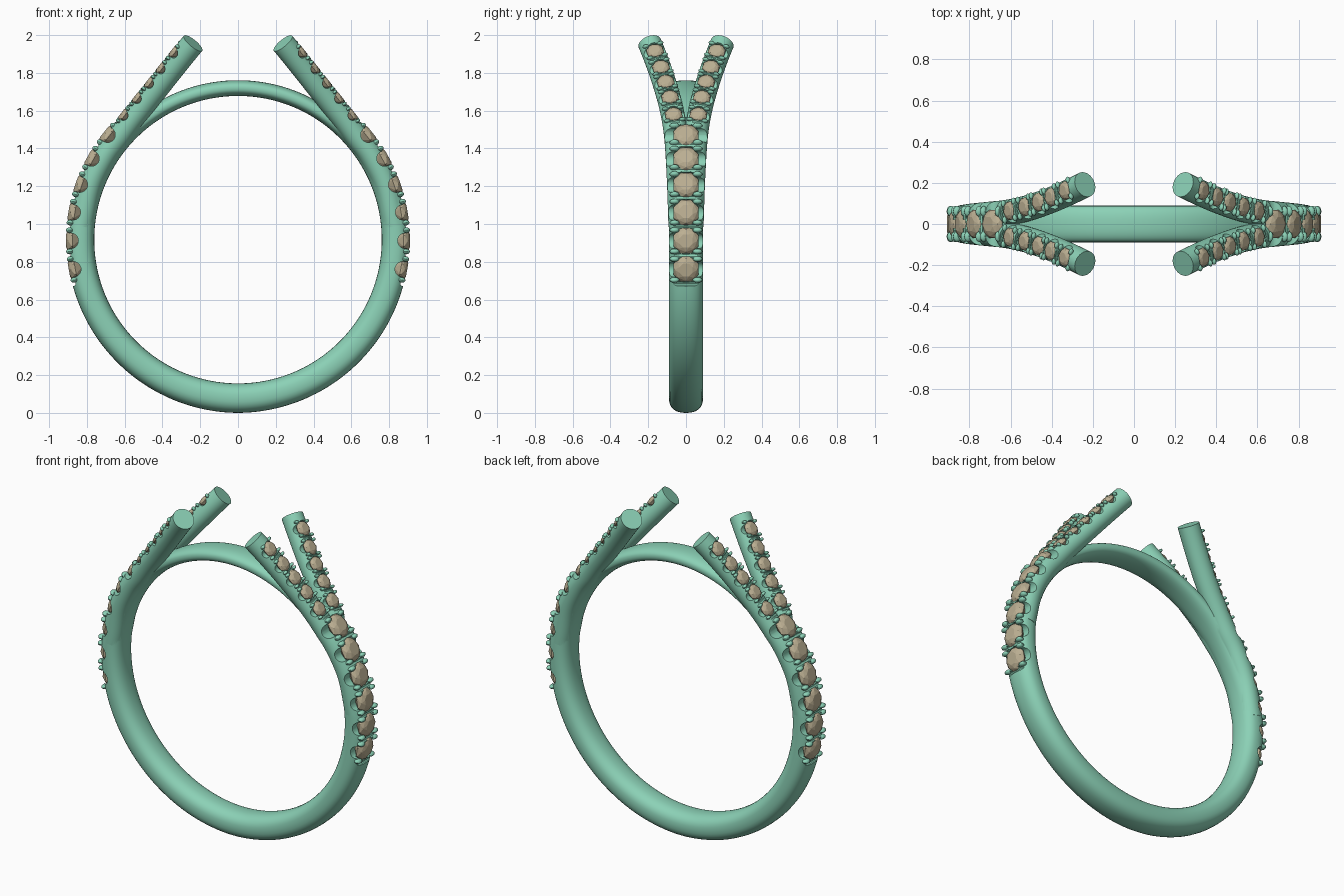
import bpy, bmesh, math
from mathutils import Vector, Matrix

if "Cube" in bpy.data.objects:
    bpy.data.objects.remove(bpy.data.objects["Cube"])

CZ, RIN = 0.917, 0.761          # finger hole centre height and radius


def material(name, rgb):
    m = bpy.data.materials.new(name)
    m.diffuse_color = (*rgb, 1)
    m.use_nodes = True
    m.node_tree.nodes["Principled BSDF"].inputs["Base Color"].default_value = m.diffuse_color
    return m


METAL = material("metal", (0.26, 0.64, 0.47))
STONE = material("stone", (0.50, 0.43, 0.29))


def make_object(name, bm, mat=None):
    bmesh.ops.recalc_face_normals(bm, faces=bm.faces)
    me = bpy.data.meshes.new(name)
    bm.to_mesh(me)
    bm.free()
    ob = bpy.data.objects.new(name, me)
    bpy.context.collection.objects.link(ob)
    if mat:
        me.materials.append(mat)
    return ob


def sweep(name, stations, closed, power=2.0, n=32):
    """Skin rounded cross-sections: (centre, across, normal, half width, half height)."""
    bm = bmesh.new()
    rings = []
    for c, a, b, ha, hb in stations:
        ring = []
        for i in range(n):
            u = 2 * math.pi * i / n
            cu, su = math.cos(u), math.sin(u)
            p = (c + a * ha * math.copysign(abs(cu) ** (2 / power), cu)
                 + b * hb * math.copysign(abs(su) ** (2 / power), su))
            ring.append(bm.verts.new(p))
        rings.append(ring)
    for k in range(len(rings) - (0 if closed else 1)):
        r, s = rings[k], rings[(k + 1) % len(rings)]
        for i in range(n):
            j = (i + 1) % n
            bm.faces.new((r[i], r[j], s[j], s[i]))
    if not closed:
        bm.faces.new(rings[0])
        bm.faces.new(rings[-1])
    return make_object(name, bm, METAL)


def smooth(t):
    t = max(0.0, min(1.0, t))
    return t * t * (3 - 2 * t)


# Band: full thickness round the bottom and sides, thin bridge on top
stations = []
Y = Vector((0, 1, 0))
for i in range(160):
    th = 2 * math.pi * i / 160
    d = Vector((math.cos(th), 0, math.sin(th)))
    e = math.degrees(math.asin(max(-1, min(1, d.z))))
    s = smooth((e - 30) / 24)
    thick = 0.145 + 0.011 * max(0, -e) / 90 - 0.062 * s
    stations.append((Vector((0, 0, CZ)) + d * (RIN + thick / 2), Y, d, 0.09 - 0.003 * s, thick / 2))
band = sweep("ring_band", stations, True, 2.4)

# Split arm path for one quadrant, smoothed through a few points
CTRL = [Vector(p) for p in (
    (.83, .03, .99), (.785, .037, 1.20), (.708, .045, 1.358), (.63, .053, 1.463), (.565, .065, 1.55),
    (.493, .084, 1.64), (.427, .107, 1.722), (.365, .132, 1.80), (.297, .163, 1.885), (.238, .192, 1.957))]


def catmull(i, t):
    p1, p2 = CTRL[i], CTRL[i + 1]
    p0 = CTRL[i - 1] if i else 2 * p1 - p2
    p3 = CTRL[i + 2] if i + 2 < len(CTRL) else 2 * p2 - p1
    return 0.5 * (2 * p1 + (p2 - p0) * t + (2 * p0 - 5 * p1 + 4 * p2 - p3) * t * t
                  + (3 * p1 - p0 - 3 * p2 + p3) * t ** 3)


STEPS = 5
PATH = [catmull(i, k / STEPS) for i in range(len(CTRL) - 1) for k in range(STEPS)] + [CTRL[-1]]


def arm_frame(k, sx, sy):
    m = Vector((sx, sy, 1))
    t = ((PATH[min(k + 1, len(PATH) - 1)] - PATH[max(k - 1, 0)]) * m).normalized()
    nrm = (Vector((t.z, 0, -t.x)) * sx).normalized()
    return PATH[k] * m, t, nrm.cross(t), nrm


arms, sites = [], []            # sites: (matrix, stone radius, pitch, cutter half length)


def add_site(pos, t, a, n, *rest):
    sites.append((Matrix.Translation(pos) @ Matrix((t, a, n)).transposed().to_4x4(), *rest))


for sx in (1, -1):
    # Large stones up the side of the band
    for i in range(6):
        e = math.radians(-10.2 + 9.8 * i)
        n = Vector((sx * math.cos(e), 0, math.sin(e)))
        t = Vector((-sx * math.sin(e), 0, math.cos(e)))
        add_site(Vector((0, 0, CZ)) + n * 0.879, t, n.cross(t), n, 0.073, 0.151, 0.13)
    # Two arms with five small stones each
    for sy in (1, -1):
        st = []
        for k in range(len(PATH)):
            p, t, a, n = arm_frame(k, sx, sy)
            st.append((p, a, n, 0.063, 0.063))
        arms.append(sweep("arm_blank", st, False))
        for c in range(4, 9):
            p, t, a, n = arm_frame(c * STEPS, sx, sy)
            add_site(p + n * 0.045, t, a, n, 0.048, 0.107, 0.066)


def cyl(bm, mat, r, length, seg):
    bmesh.ops.create_cone(bm, cap_ends=True, segments=seg, radius1=r, radius2=r, depth=length, matrix=mat)


T = Matrix.Translation
RX = Matrix.Rotation(math.pi / 2, 4, 'X')
side_bm, seat_bm, claw_bm, stone_bm = (bmesh.new() for _ in range(4))
for M, R, pitch, half in sites:
    # Side scallop, gap between claws, and round seat
    cyl(side_bm, M @ T((0, 0, 0.1 * R)) @ RX, 0.56 * R, 2 * half, 20)
    cyl(side_bm, M @ T((-pitch / 2, 0, 0.28 * R)) @ RX, 0.17 * R, 2 * half, 10)
    cyl(seat_bm, M @ T((0, 0, 0.75 * R)), 0.97 * R, 1.8 * R, 28)
    # Four claws
    for u in (-1, 1):
        for v in (-1, 1):
            mat = (M @ T((u * (pitch / 2 - 0.26 * R), v * 0.84 * R, 0.16 * R))
                   @ Matrix.Diagonal((0.2 * R, 0.36 * R, 0.27 * R, 1)))
            bmesh.ops.create_uvsphere(claw_bm, u_segments=12, v_segments=8, radius=1, matrix=mat)
    # Faceted stone: table, crown, girdle, pavilion
    rings = []
    for rad, z, off in ((.52, .42, 0), (.82, .28, .5), (1, .04, 0), (1, -.05, 0), (.55, -.5, .5), (.12, -.78, 0)):
        rings.append([stone_bm.verts.new(M @ Vector((
            rad * R * math.cos((i + off) * math.pi / 4 + math.pi / 8),
            rad * R * math.sin((i + off) * math.pi / 4 + math.pi / 8), z * R))) for i in range(8)])
    offs = (0, 1, 0, 0, 1, 0)
    for k in range(5):
        r, s = rings[k], rings[k + 1]
        for i in range(8):
            j = (i + 1) % 8
            if offs[k] == offs[k + 1]:
                stone_bm.faces.new((r[i], r[j], s[j], s[i]))
            elif offs[k + 1]:
                stone_bm.faces.new((r[i], r[j], s[i]))
                stone_bm.faces.new((r[j], s[j], s[i]))
            else:
                stone_bm.faces.new((r[i], r[j], s[j]))
                stone_bm.faces.new((r[i], s[j], s[i]))
    stone_bm.faces.new(rings[0])
    stone_bm.faces.new(rings[-1])

make_object("stones", stone_bm, STONE)
claws = make_object("claws", claw_bm, METAL)
cutters = [make_object("side_cutter", side_bm), make_object("seat_cutter", seat_bm)]

# Fuse the arms to the band, then cut the settings
for ob, op in [(a, 'UNION') for a in arms] + [(c, 'DIFFERENCE') for c in cutters]:
    mod = band.modifiers.new("fuse", 'BOOLEAN')
    mod.object, mod.operation, mod.solver = ob, op, 'EXACT'
    mod.use_self = op == 'DIFFERENCE'
    ob.hide_render = True
mesh = bpy.data.meshes.new_from_object(band.evaluated_get(bpy.context.evaluated_depsgraph_get()))
band.modifiers.clear()
band.data = mesh
for ob in arms + cutters:
    bpy.data.objects.remove(ob)

# Smooth metal with crisp cut edges
bpy.ops.object.select_all(action='DESELECT')
for ob in (band, claws):
    ob.select_set(True)
bpy.context.view_layer.objects.active = band
bpy.ops.object.shade_smooth_by_angle(angle=math.radians(35))
